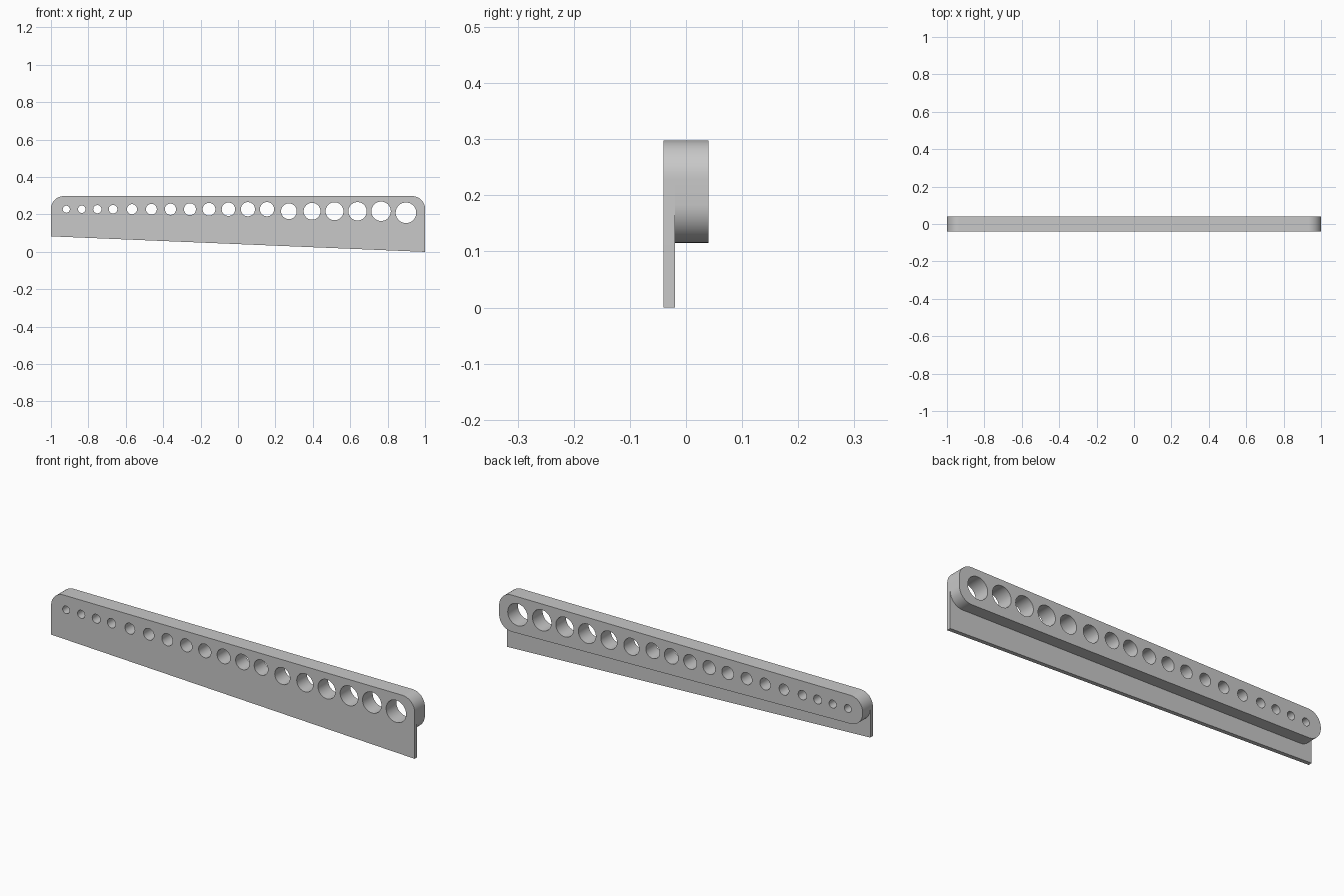
import bpy, bmesh
from math import pi, cos, sin, tan
from mathutils import Vector, Matrix

cube = bpy.data.objects.get("Cube")
if cube:
    bpy.data.objects.remove(cube, do_unlink=True)

# One plain grey for everything
grey = bpy.data.materials.new("plain grey")
grey.use_nodes = True
colour = (0.578, 0.578, 0.578, 1)
grey.diffuse_color = colour
grey.node_tree.nodes["Principled BSDF"].inputs["Base Color"].default_value = colour

# Row of holes growing in size: x positions and radii
hole_x = [-.918, -.835, -.752, -.668, -.567, -.463, -.361, -.257, -.155,
          -.051, .053, .155, .272, .396, .516, .639, .765, .898]
hole_r = [.019, .02, .022, .023, .027, .029, .03, .032, .034,
          .036, .038, .038, .042, .045, .048, .049, .052, .055]


def hole_height(x):
    return .228 if x < .2 else .217 if x < .85 else .209


def circle(x, z, r, n=40):
    return [Vector((x + r * cos(2 * pi * i / n), z + r * sin(2 * pi * i / n)))
            for i in range(n)]


def rounded(corners, steps=14):
    """Outline from (x, z, radius) corners, each filleted by its radius."""
    pts = []
    n = len(corners)
    for i, (x, z, r) in enumerate(corners):
        p = Vector((x, z))
        if r == 0:
            pts.append(p)
            continue
        u = (Vector(corners[i - 1][:2]) - p).normalized()
        v = (Vector(corners[(i + 1) % n][:2]) - p).normalized()
        half = u.angle(v) / 2
        centre = p + (u + v).normalized() * r / sin(half)
        start = (p + u * r / tan(half) - centre).normalized()
        end = (p + v * r / tan(half) - centre).normalized()
        for k in range(steps + 1):
            pts.append(centre + start.slerp(end, k / steps) * r)
    return pts


def drilled_slab(name, outline, y0, y1, hide_front=False):
    """Extrude an x-z outline from y0 to y1 with the row of holes through it."""
    curve = bpy.data.curves.new(name, "CURVE")
    curve.dimensions = "2D"
    curve.fill_mode = "BOTH"
    curve.extrude = (y1 - y0) / 2
    loops = [outline] + [circle(x, hole_height(x), r) for x, r in zip(hole_x, hole_r)]
    for loop in loops:
        spline = curve.splines.new("POLY")
        spline.points.add(len(loop) - 1)
        for point, p in zip(spline.points, loop):
            point.co = (p.x, p.y, 0, 1)
        spline.use_cyclic_u = True
    temp = bpy.data.objects.new(name + " outline", curve)
    bpy.context.collection.objects.link(temp)
    bpy.context.view_layer.update()
    mesh = bpy.data.meshes.new_from_object(
        temp.evaluated_get(bpy.context.evaluated_depsgraph_get()))
    bpy.data.objects.remove(temp, do_unlink=True)
    bpy.data.curves.remove(curve)

    # Stand the slab up, weld it and drop any face buried in the joint
    mesh.transform(Matrix.Translation((0, (y0 + y1) / 2, 0)) @ Matrix.Rotation(pi / 2, 4, "X"))
    bm = bmesh.new()
    bm.from_mesh(mesh)
    bmesh.ops.remove_doubles(bm, verts=bm.verts, dist=1e-5)
    bmesh.ops.recalc_face_normals(bm, faces=bm.faces)
    if hide_front:
        buried = [f for f in bm.faces if f.normal.y < -.9]
        bmesh.ops.delete(bm, geom=buried, context="FACES")
    bm.to_mesh(mesh)
    bm.free()
    mesh.name = name
    mesh.materials.clear()
    mesh.materials.append(grey)
    obj = bpy.data.objects.new(name, mesh)
    bpy.context.collection.objects.link(obj)
    bpy.ops.object.select_all(action="DESELECT")
    obj.select_set(True)
    bpy.context.view_layer.objects.active = obj
    bpy.ops.object.shade_smooth_by_angle(angle=pi / 6)


top, r = .298, .068

# Thin front plate with a sloping lower edge
plate = rounded([(-1, .083, 0), (1, 0, 0), (1, top, r), (-1, top, r)])
drilled_slab("front_plate", plate, -.04, -.02)

# Thick tapered bar behind it, rounded at all four corners
bar = rounded([(-1, .158, r), (1, .114, r), (1, top, r), (-1, top, r)])
drilled_slab("back_bar", bar, -.02, .04, hide_front=True)
